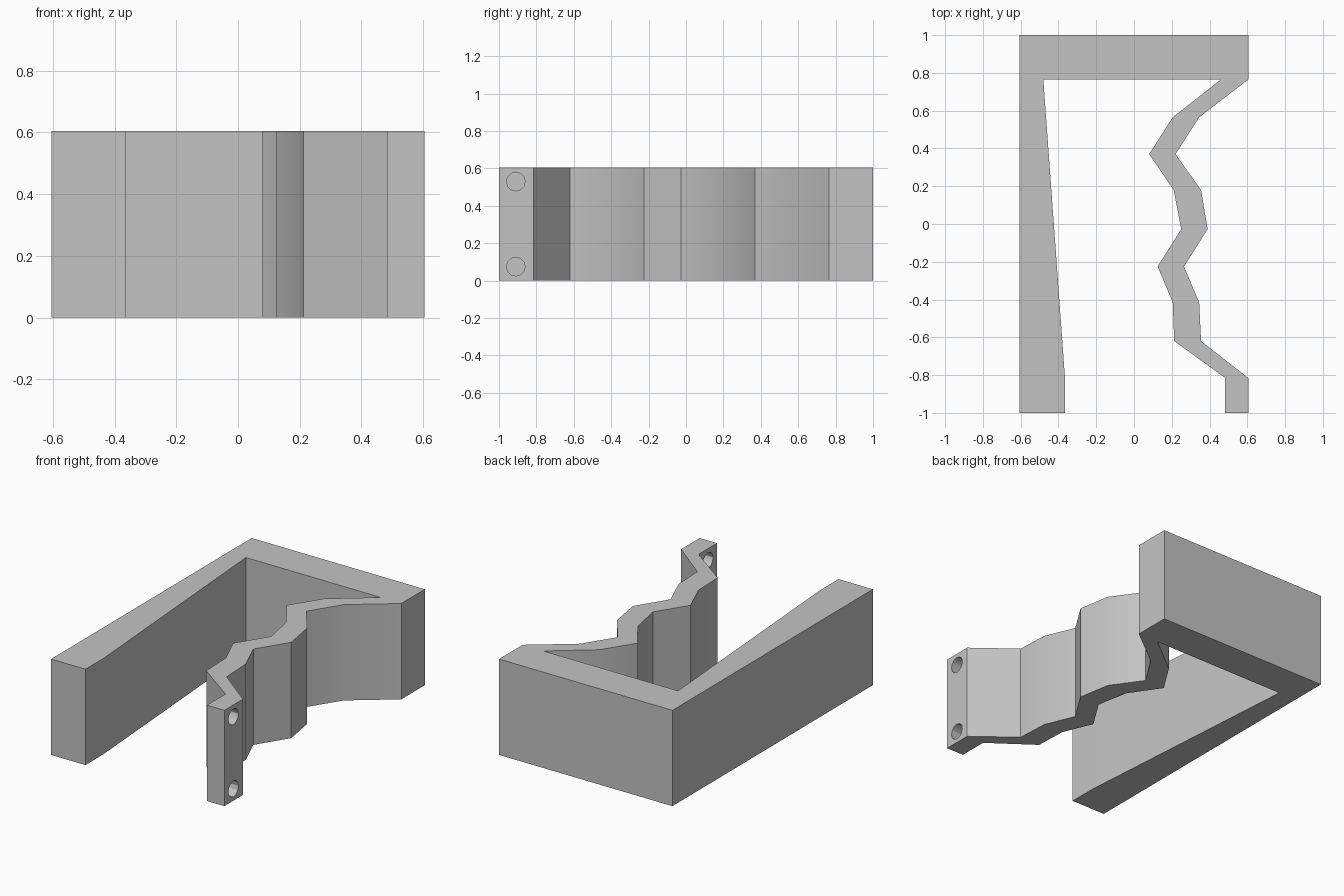
import bpy
import bmesh
from math import pi, radians

if "Cube" in bpy.data.objects:
    bpy.data.objects.remove(bpy.data.objects["Cube"], do_unlink=True)

HEIGHT = 0.605
SIDE = 0.605

grey = bpy.data.materials.new("plain grey")
grey.use_nodes = True
grey.diffuse_color = (0.55, 0.55, 0.55, 1)
grey.node_tree.nodes["Principled BSDF"].inputs["Base Color"].default_value = grey.diffuse_color

# Wavy spring arm: inner and outer edges, running from the back to the front
arm_y = [0.765, 0.565, 0.37, 0.18, -0.027, -0.225, -0.415, -0.62, -0.815, -1]
inner_x = [0.46, 0.205, 0.08, 0.21, 0.25, 0.125, 0.205, 0.213, 0.483, 0.483]
outer_x = [SIDE, 0.345, 0.22, 0.355, 0.39, 0.265, 0.345, 0.355, SIDE, SIDE]
arm_inner = list(zip(inner_x, arm_y))
arm_outer = list(zip(outer_x, arm_y))

# Thick straight wall and back wall close the outline
wall = [(-SIDE, 1), (-SIDE, -1), (-0.365, -1), (-0.365, -0.82), (-0.48, 0.765)]
outline = wall + arm_inner + arm_outer[::-1] + [(SIDE, 1)]

bm = bmesh.new()
base = bm.faces.new([bm.verts.new((x, y, 0)) for x, y in outline])
top = bmesh.ops.extrude_face_region(bm, geom=[base])
bmesh.ops.translate(bm, vec=(0, 0, HEIGHT),
                    verts=[v for v in top["geom"] if isinstance(v, bmesh.types.BMVert)])
bmesh.ops.recalc_face_normals(bm, faces=bm.faces)
mesh = bpy.data.meshes.new("clamp_bracket")
bm.to_mesh(mesh)
bm.free()
mesh.materials.append(grey)
bracket = bpy.data.objects.new("clamp_bracket", mesh)
bpy.context.collection.objects.link(bracket)


# Screw holes through the end tab
def drill(z):
    bpy.ops.mesh.primitive_cylinder_add(vertices=12, radius=0.05, depth=0.3,
                                        location=(0.545, -0.91, z), rotation=(0, pi / 2, 0))
    cutter = bpy.context.object
    cutter.name = "hole_cutter"
    cutter.hide_render = True
    cutter.data.materials.append(grey)
    cut = bracket.modifiers.new("screw hole", "BOOLEAN")
    cut.operation = "DIFFERENCE"
    cut.solver = "EXACT"
    cut.object = cutter
    bpy.ops.object.select_all(action="DESELECT")
    bracket.select_set(True)
    bpy.context.view_layer.objects.active = bracket
    bpy.ops.object.modifier_apply(modifier=cut.name)
    bpy.data.objects.remove(cutter, do_unlink=True)


for hole_z in (0.075, HEIGHT - 0.075):
    drill(hole_z)

bpy.ops.object.shade_smooth_by_angle(angle=radians(30))
